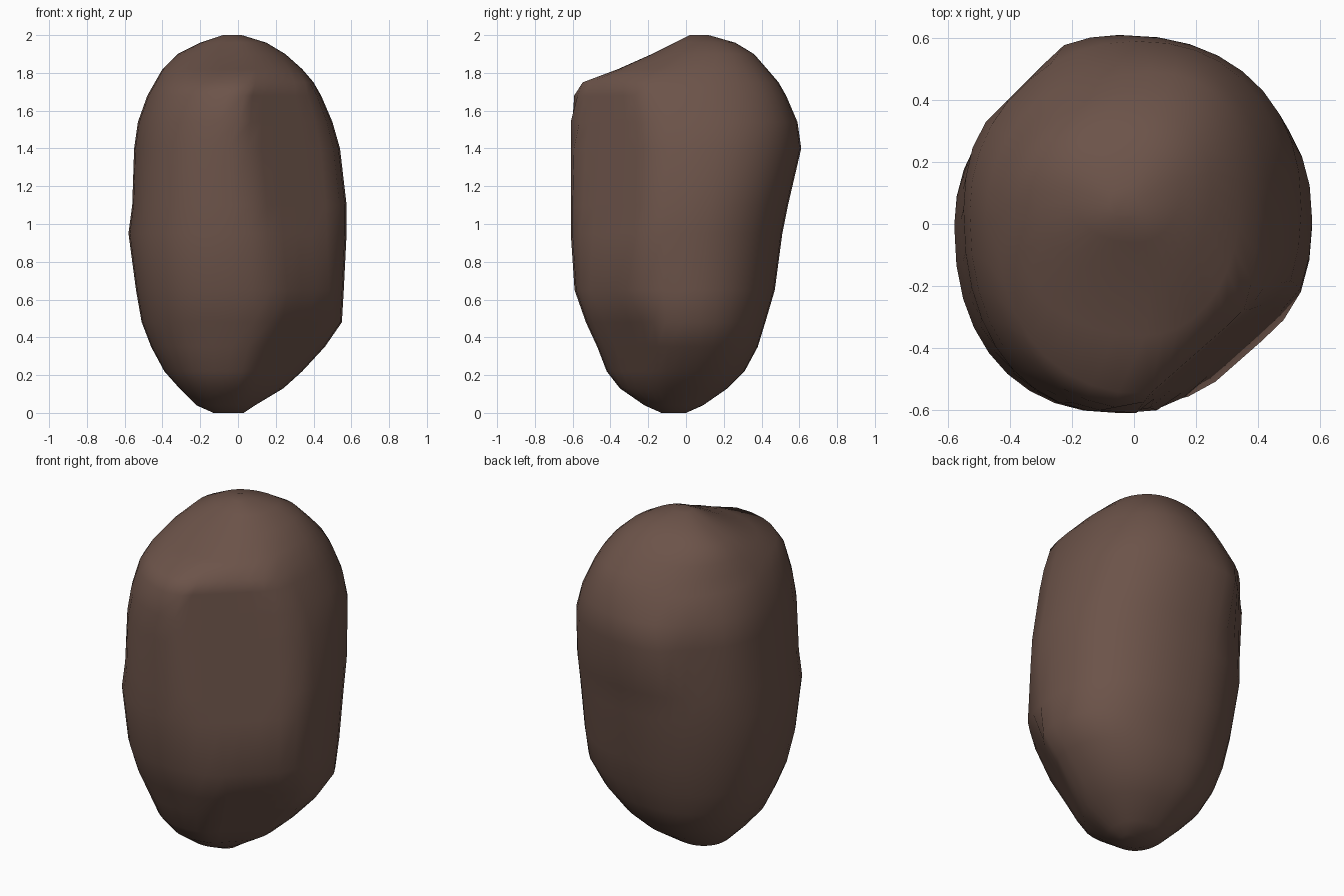
import bpy, bmesh
from math import sin, cos, pi
from mathutils import Vector

default_cube = bpy.data.objects.get("Cube")
if default_cube:
    bpy.data.objects.remove(default_cube, do_unlink=True)

# Single earthy colour
brown = bpy.data.materials.new("dark_brown_stone")
brown.use_nodes = True
color = (0.15, 0.087, 0.067, 1)
brown.diffuse_color = color
brown.node_tree.nodes["Principled BSDF"].inputs["Base Color"].default_value = color
brown.node_tree.nodes["Principled BSDF"].inputs["Roughness"].default_value = 0.9

# Horizontal sections: height, left edge, right edge, front edge, back edge
SECTIONS = [
    (0, -.13, .03, -.13, 0),
    (.04, -.22, .09, -.22, .09),
    (.13, -.31, .24, -.35, .22),
    (.22, -.39, .34, -.42, .31),
    (.35, -.46, .46, -.47, .38),
    (.48, -.51, .55, -.53, .42),
    (.65, -.54, .56, -.59, .47),
    (.95, -.58, .575, -.61, .51),
    (1.1, -.56, .575, -.61, .54),
    (1.4, -.55, .54, -.61, .61),
    (1.54, -.53, .5, -.61, .59),
    (1.68, -.48, .44, -.6, .53),
    (1.75, -.44, .4, -.55, .49),
    (1.82, -.4, .34, -.36, .43),
    (1.9, -.32, .25, -.18, .36),
    (1.96, -.2, .15, -.06, .26),
    (2, -.08, .02, .02, .12),
]
SEGMENTS = 36

# Broad worn facets: outward direction and a point lying on the facet
FACETS = [
    (Vector((.66, -.75, .1)), Vector((.36, -.39, .9))),
    (Vector((.7, -.7, -.55)), Vector((.3, -.3, .4))),
    (Vector((-.7, .7, .02)), Vector((-.4, .41, 1.3))),
]


def rounded(value, power):
    """Slightly squared-off sine or cosine."""
    return abs(value) ** power * (1 if value > 0 else -1)


def wear(point):
    """Press a point back onto every facet it sticks out of."""
    for normal, origin in FACETS:
        n = normal.normalized()
        flat = Vector((n.x, n.y, 0))
        excess = (point - origin).dot(n)
        if excess > 0:
            point = point - flat * excess / flat.length_squared
    return point


def section_points(z, left, right, front, back):
    # The front ridge leans to the right near the top
    lean = .46 + .13 * min(1, max(0, (z - 1.4) / .3))
    cx = left + (right - left) * lean
    cy = front + (back - front) * .54
    for i in range(SEGMENTS):
        c, s = cos(2 * pi * i / SEGMENTS), sin(2 * pi * i / SEGMENTS)
        # Front-left and back-right corners are fuller than the others
        power = .88 if c * s > 0 else .97
        c, s = rounded(c, power), rounded(s, power)
        x = cx + c * (right - cx if c > 0 else cx - left)
        y = cy + s * (back - cy if s > 0 else cy - front)
        yield wear(Vector((x, y, z)))


# Boulder body lofted through the sections
bm = bmesh.new()
rings = [[bm.verts.new(p) for p in section_points(*row)] for row in SECTIONS]
for low, high in zip(rings, rings[1:]):
    for i in range(SEGMENTS):
        j = (i + 1) % SEGMENTS
        bm.faces.new((low[i], low[j], high[j], high[i]))
bm.faces.new(rings[0][::-1])
bm.faces.new(rings[-1])
bmesh.ops.recalc_face_normals(bm, faces=bm.faces)

mesh = bpy.data.meshes.new("boulder")
bm.to_mesh(mesh)
bm.free()
mesh.materials.append(brown)
boulder = bpy.data.objects.new("boulder", mesh)
bpy.context.collection.objects.link(boulder)
for polygon in mesh.polygons:
    polygon.use_smooth = True
